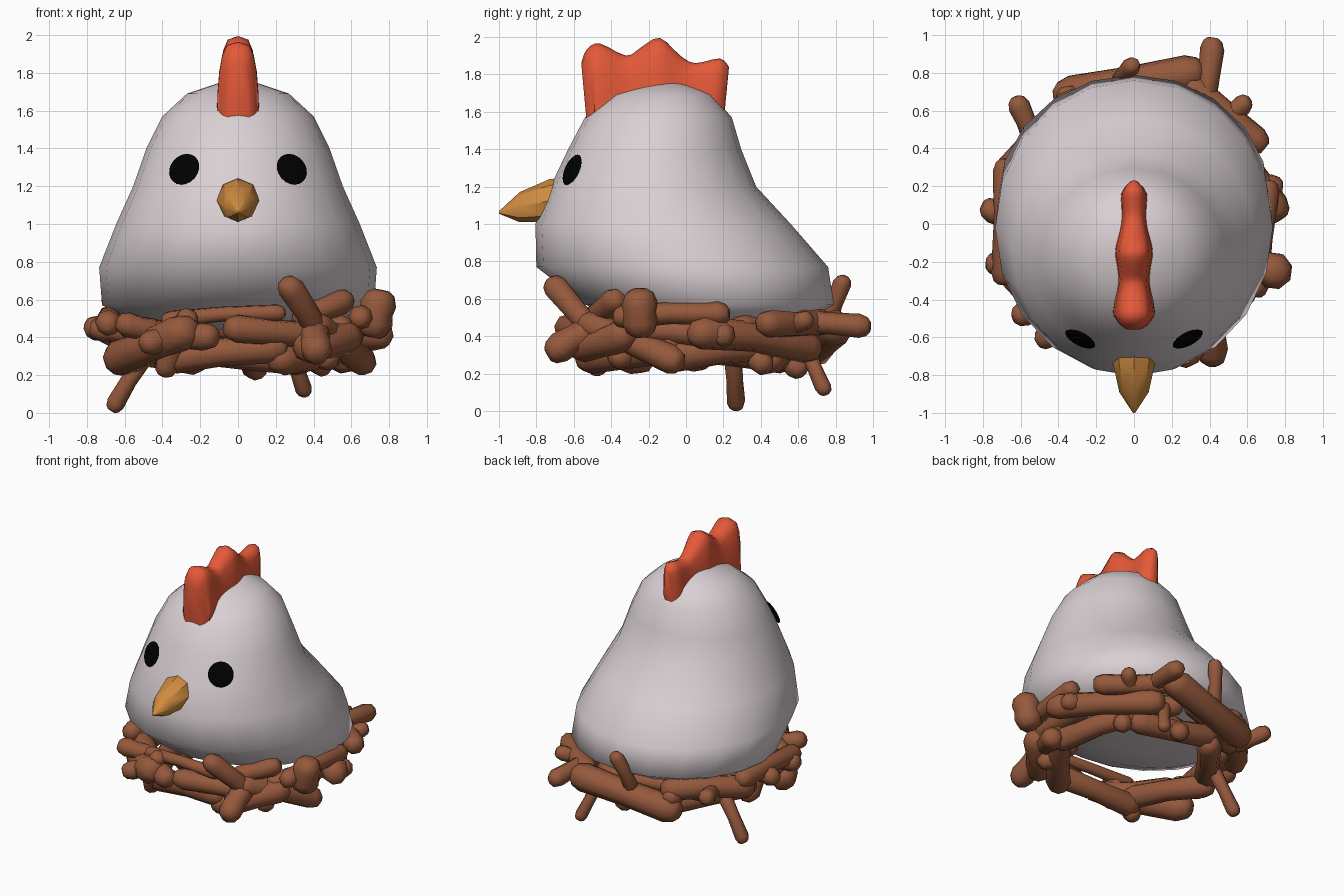
import bpy, bmesh, math, random
from mathutils import Vector

if "Cube" in bpy.data.objects:
    bpy.data.objects.remove(bpy.data.objects["Cube"])

random.seed(4)


def material(name, rgb):
    m = bpy.data.materials.new(name)
    m.diffuse_color = (*rgb, 1)
    m.use_nodes = True
    m.node_tree.nodes["Principled BSDF"].inputs["Base Color"].default_value = m.diffuse_color
    return m


WHITE = material("feather_white", (0.70, 0.63, 0.66))
RED = material("comb_red", (0.78, 0.10, 0.04))
ORANGE = material("beak_orange", (0.62, 0.26, 0.05))
BLACK = material("eye_black", (0.0, 0.0, 0.0))
BROWN = material("twig_brown", (0.30, 0.10, 0.045))


def loft(bm, rings):
    """Skin closed rings of points and cap both ends."""
    rows = [[bm.verts.new(p) for p in r] for r in rings]
    n = len(rows[0])
    for a, b in zip(rows, rows[1:]):
        for i in range(n):
            j = (i + 1) % n
            bm.faces.new((a[i], a[j], b[j], b[i]))
    bm.faces.new(rows[0][::-1])
    bm.faces.new(rows[-1])


def finish(name, bm, mat, angle):
    bmesh.ops.recalc_face_normals(bm, faces=bm.faces)
    mesh = bpy.data.meshes.new(name)
    bm.to_mesh(mesh)
    bm.free()
    ob = bpy.data.objects.new(name, mesh)
    bpy.context.collection.objects.link(ob)
    mesh.materials.append(mat)
    bpy.ops.object.select_all(action='DESELECT')
    ob.select_set(True)
    bpy.context.view_layer.objects.active = ob
    bpy.ops.object.shade_smooth_by_angle(angle=math.radians(angle))
    return ob


def oval(n, rx, ry):
    return [(rx * math.cos(2 * math.pi * i / n), ry * math.sin(2 * math.pi * i / n))
            for i in range(n)]


def smooth_path(rows, steps):
    """Catmull-Rom interpolation through tuples."""
    pts = [Vector(r) for r in [rows[0]] + rows + [rows[-1]]]
    out = []
    for p0, p1, p2, p3 in zip(pts, pts[1:], pts[2:], pts[3:]):
        for k in range(steps):
            t = k / steps
            out.append(0.5 * (2 * p1 + (p2 - p0) * t + (2 * p0 - 5 * p1 + 4 * p2 - p3) * t * t
                              + (3 * p1 - p0 - 3 * p2 + p3) * t ** 3))
    return out + [pts[-1]]


# Body: oval rings (height, half width, front y, back y)
body = [(0.44, 0.25, -0.10, 0.40), (0.48, 0.54, -0.34, 0.63), (0.57, 0.72, -0.54, 0.79),
        (0.77, 0.735, -0.80, 0.76), (1.0, 0.645, -0.805, 0.56), (1.2, 0.555, -0.725, 0.375),
        (1.4, 0.485, -0.63, 0.295), (1.57, 0.40, -0.54, 0.245), (1.69, 0.27, -0.39, 0.14),
        (1.75, 0.09, -0.19, 0)]
bm = bmesh.new()
loft(bm, [[(x, (f + b) / 2 + y, z) for x, y in oval(20, w, (b - f) / 2)]
          for z, w, f, b in body])
finish("body", bm, WHITE, 100)

# Comb: half-oval arches along y with three lobes (y, top height, half width)
comb = [(-0.56, 1.86, 0.06), (-0.53, 1.935, 0.095), (-0.46, 1.965, 0.112), (-0.32, 1.90, 0.088),
        (-0.24, 1.945, 0.092), (-0.14, 1.995, 0.105), (-0.03, 1.90, 0.08), (0.05, 1.86, 0.07),
        (0.18, 1.885, 0.07), (0.23, 1.84, 0.025)]
bm = bmesh.new()
rings = []
for y, top, w in smooth_path(comb, 3):
    ring = []
    for i in range(11):
        a = math.pi * i / 10
        u = -math.copysign(abs(math.cos(a)) ** 0.55, math.cos(a)) if i != 5 else 0
        v = math.sin(a) ** 0.85 if 0 < i < 10 else 0
        lean = 0.03 * (1 - v) * ((y < -0.5) - (y > 0.15))
        ring.append((u * w, y + lean, 1.53 + v * (top - 1.53)))
    rings.append(ring)
loft(bm, rings)
finish("comb", bm, RED, 80)

# Beak: octagonal rings narrowing to a low tip (y, half width, bottom, top)
bm = bmesh.new()
loft(bm, [[(x, y, (lo + hi) / 2 + z) for x, z in oval(8, w, (hi - lo) / 2)]
          for y, w, lo, hi in [(-0.62, 0.115, 1.01, 1.25), (-0.73, 0.113, 1.01, 1.24),
                               (-0.89, 0.078, 1.01, 1.17), (-1.0, 0.006, 1.055, 1.068)]])
finish("beak", bm, ORANGE, 40)

# Eyes: thin discs lying on the face
for side, label in ((1, "right"), (-1, "left")):
    bm = bmesh.new()
    bmesh.ops.create_uvsphere(bm, u_segments=20, v_segments=8, radius=0.088)
    bmesh.ops.scale(bm, vec=(1, 1, 0.15), verts=bm.verts)
    eye = finish("eye_" + label, bm, BLACK, 60)
    eye.location = (0.285 * side, -0.609, 1.29)
    eye.rotation_euler = Vector((0.42 * side, -0.82, 0.38)).to_track_quat('Z', 'Y').to_euler()


def twig(bm, a, b, r):
    """Eight-sided, slightly bent stick with rounded ends."""
    a, b = Vector(a), Vector(b)
    axis = (b - a).normalized()
    side = axis.cross(Vector((0.13, 0.21, 1))).normalized()
    up = axis.cross(side)
    length = (b - a).length
    bend = (side * random.uniform(-1, 1) + up * random.uniform(-1, 1)) * 0.03 * length
    e = min(0.3, 0.9 * r / length)
    rings = []
    for t, k in ((0, 0.45), (e * 0.3, 0.78), (e, 1), (0.5, 0.9), (1 - e, 1),
                 (1 - e * 0.3, 0.78), (1, 0.45)):
        c = a.lerp(b, t) + bend * math.sin(math.pi * t)
        rings.append([c + side * x + up * y for x, y in oval(8, r * k, r * k)])
    loft(bm, rings)


def polar(deg, radius, z):
    a = math.radians(deg)
    return (radius * math.cos(a), radius * math.sin(a), z)


bm = bmesh.new()

# Nest ring: logs as chords (start angle, end angle, radius, start z, end z, thickness)
for a0, a1, rad, z0, z1, r in [
        (2, 65, 0.78, 0.42, 0.33, 0.09), (-31, 18, 0.75, 0.50, 0.52, 0.065),
        (-55, -2, 0.69, 0.48, 0.25, 0.08), (196, 250, 0.70, 0.27, 0.45, 0.10),
        (231, 293, 0.64, 0.49, 0.53, 0.045), (205, 153, 0.76, 0.47, 0.50, 0.07),
        (163, 112, 0.74, 0.42, 0.46, 0.085), (-62, -25, 0.69, 0.34, 0.42, 0.09),
        (30, 70, 0.80, 0.47, 0.48, 0.075)]:
    twig(bm, polar(a0, rad, z0), polar(a1, rad, z1), r)

# Nest lining: two staggered layers of inner chords
for i in range(6):
    a = 60 * i + 22
    twig(bm, polar(a - 34, 0.60, 0.28), polar(a + 34, 0.60, 0.35), 0.085)
    twig(bm, polar(a + 2, 0.66, 0.45), polar(a + 58, 0.66, 0.40), 0.075)

# Sticks poking out of the ring: outer end, inner end, thickness
for a, b, r in [
        ((0.37, 0.81, 0.46), (-0.42, 0.67, 0.32), 0.10),
        ((0.42, 0.985, 0.45), (0.35, 0.55, 0.48), 0.065),
        ((0, 0.85, 0.72), (-0.08, 0.74, 0.42), 0.05),
        ((0.61, 0.66, 0.5), (0.42, 0.52, 0.42), 0.055),
        ((0.76, -0.25, 0.65), (0.71, -0.24, 0.4), 0.10),
        ((0.6, -0.36, 0.61), (0.3, -0.5, 0.48), 0.07),
        ((0.25, -0.73, 0.7), (0.46, -0.42, 0.33), 0.07),
        ((0.42, -0.74, 0.3), (0.4, -0.45, 0.46), 0.085),
        ((-0.67, 0.27, 0.01), (-0.48, 0.25, 0.32), 0.05),
        ((0.36, 0.75, 0.09), (0.27, 0.64, 0.36), 0.045),
        ((-0.63, 0.67, 0.48), (-0.52, 0.42, 0.42), 0.06),
        ((-0.25, -0.58, 0.54), (-0.4, -0.46, 0.2), 0.065)]:
    twig(bm, a, b, r)

# Short stubs pointing outward (angle, height)
for deg, z in ((14, 0.4), (173, 0.46), (195, 0.45), (218, 0.48), (231, 0.36),
               (116, 0.42), (-38, 0.26), (42, 0.22), (80, 0.2)):
    reach = 0.81 if z > 0.3 else 0.64
    twig(bm, polar(deg, reach, z), polar(deg + 8, reach - 0.24, 0.42), 0.068)
finish("nest", bm, BROWN, 60)
